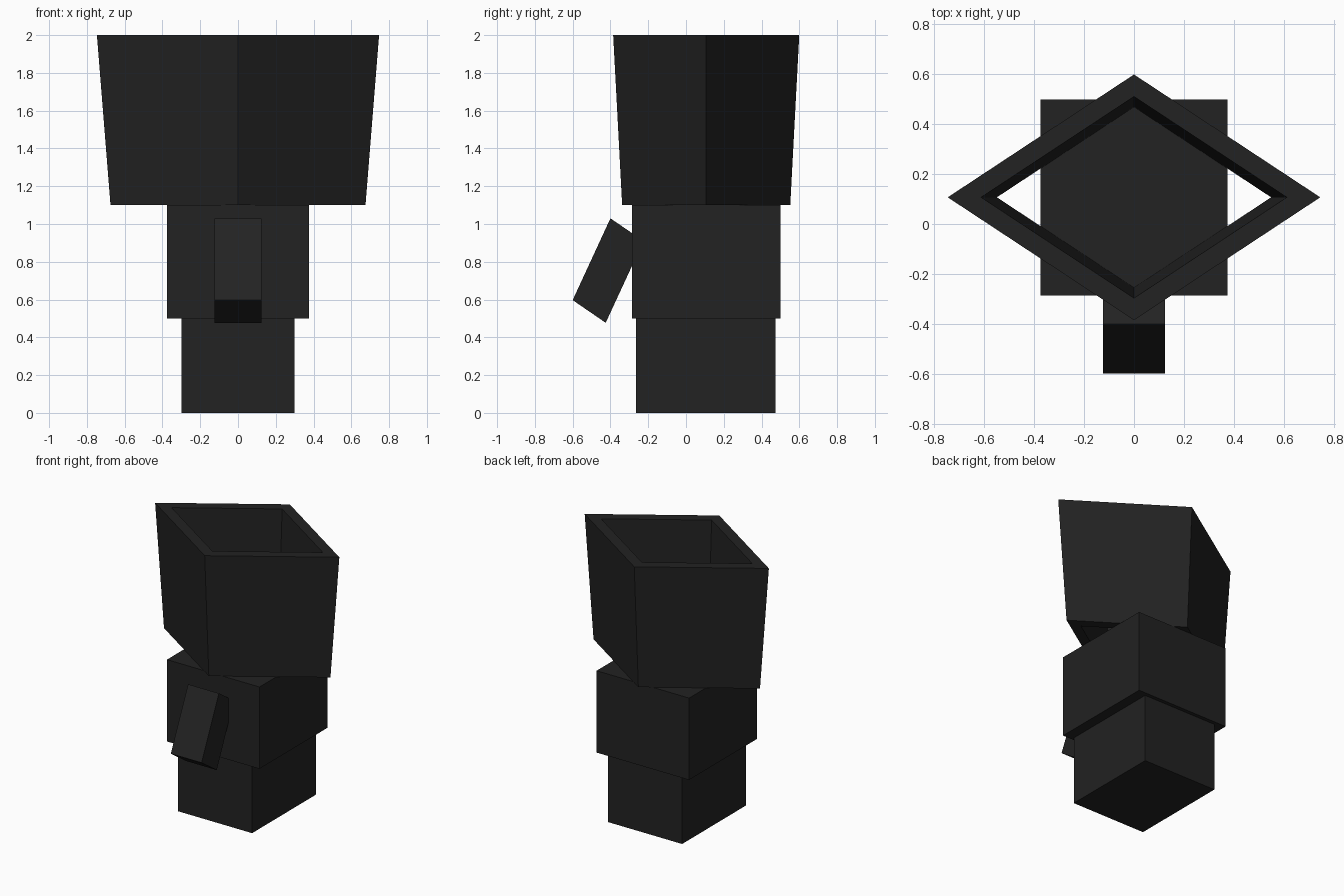
import bpy, bmesh
from mathutils import Vector

if "Cube" in bpy.data.objects:
    bpy.data.objects.remove(bpy.data.objects["Cube"])

black = bpy.data.materials.new("matte_black")
black.diffuse_color = (0.016, 0.016, 0.016, 1)
black.use_nodes = True
black.node_tree.nodes["Principled BSDF"].inputs["Base Color"].default_value = black.diffuse_color


def finish(name, bm):
    bmesh.ops.recalc_face_normals(bm, faces=bm.faces)
    me = bpy.data.meshes.new(name)
    bm.to_mesh(me)
    bm.free()
    me.materials.append(black)
    ob = bpy.data.objects.new(name, me)
    bpy.context.collection.objects.link(ob)
    return ob


def box(name, lo, hi):
    lo, hi = Vector(lo), Vector(hi)
    bm = bmesh.new()
    bmesh.ops.create_cube(bm, size=1)
    bmesh.ops.scale(bm, vec=hi - lo, verts=bm.verts)
    bmesh.ops.translate(bm, vec=(lo + hi) / 2, verts=bm.verts)
    return finish(name, bm)


# Stacked blocks
box("base_block", (-0.30, -0.265, 0), (0.30, 0.473, 0.5))
box("middle_block", (-0.375, -0.287, 0.5), (0.375, 0.5, 1.1))

# Slanted front handle: side profile (y, z) extruded across x
bm = bmesh.new()
profile = [(-0.40, 1.03), (-0.60, 0.597), (-0.425, 0.477), (-0.225, 0.91)]
face = bm.faces.new([bm.verts.new((-0.125, y, z)) for y, z in profile])
ext = bmesh.ops.extrude_face_region(bm, geom=[face], use_keep_orig=True)
bmesh.ops.translate(bm, vec=(0.25, 0, 0),
                    verts=[v for v in ext["geom"] if isinstance(v, bmesh.types.BMVert)])
finish("handle", bm)

# Flared diamond hopper, open at both ends: outer and inner walls joined by rims
bm = bmesh.new()
rings = []
for hx, hy, z in [(0.675, 0.445, 1.1), (0.747, 0.4925, 2.0),
                  (0.613, 0.404, 2.0), (0.550, 0.3625, 1.1)]:
    rings.append([bm.verts.new((dx * hx, 0.107 + dy * hy, z))
                  for dx, dy in ((1, 0), (0, 1), (-1, 0), (0, -1))])
for a, b in zip(rings, rings[1:] + rings[:1]):
    for i in range(4):
        j = (i + 1) % 4
        bm.faces.new((a[i], a[j], b[j], b[i]))
finish("hopper", bm)
